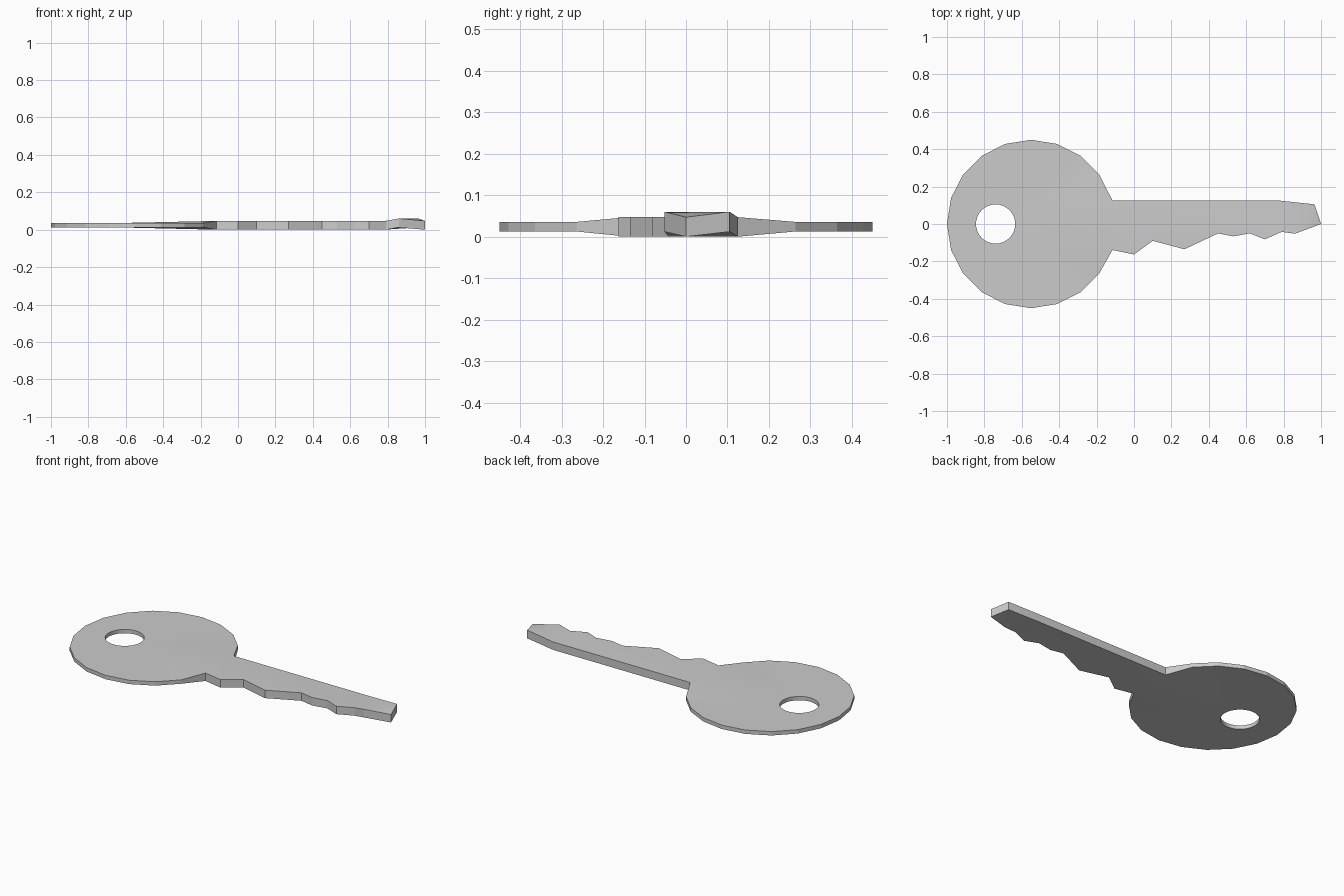
import bpy, bmesh
from math import cos, sin, atan2, tau, radians

if "Cube" in bpy.data.objects:
    bpy.data.objects.remove(bpy.data.objects["Cube"])

THICK, THIN = (0.0, 0.047), (0.0125, 0.0355)   # bottom and top heights
TIP = (0.012, 0.060)                            # slightly bent tip
HOLE = (-0.74, 0.0, 0.105, 32)

pts = []                                        # (x, y, (bottom, top))


def add(x, y, h):
    pts.append((x, y, h))
    return len(pts) - 1


# Blade outline: upper root, lower root, then the teeth to the tip
blade_top = add(-0.115, 0.125, THICK)
blade_low = add(-0.115, -0.139, THICK)
teeth = [add(x, y, THICK) for x, y in (
    (0.0, -0.163), (0.10, -0.09), (0.27, -0.135), (0.45, -0.05),
    (0.53, -0.066), (0.62, -0.05), (0.70, -0.082), (0.79, -0.042))]
low_bend = add(0.86, -0.052, TIP)
point = add(1.0, 0.0, THICK)
high_bend = add(0.965, 0.105, TIP)
shoulder = add(0.78, 0.125, THICK)
faces = [[blade_low] + teeth + [shoulder, blade_top],
         [teeth[-1], low_bend, high_bend, shoulder],
         [low_bend, point, high_bend]]

# Round bow with a hole, stitched together by angle around the hole
rim = [add(-0.55 + 0.45 * cos(radians(a)), 0.45 * sin(radians(a)), THIN)
       for a in range(36, 325, 18)]
outer = [blade_top] + rim + [blade_low]
hx, hy, hr, hn = HOLE
start = tau / hn
inner = [add(hx + hr * cos(start + tau * k / hn),
             hy + hr * sin(start + tau * k / hn), THIN) for k in range(hn)]
out_ang = [atan2(pts[v][1] - hy, pts[v][0] - hx) % tau for v in outer]
out_ang.append(out_ang[0] + tau)
in_ang = [start + tau * k / hn for k in range(hn + 1)]
i = j = 0
n, m = len(outer), hn
while i < n or j < m:
    a, b = outer[i % n], inner[j % m]
    if j == m or (i < n and out_ang[i + 1] < in_ang[j + 1]):
        i += 1
        faces.append([a, outer[i % n], b])
    else:
        j += 1
        faces.append([a, inner[j % m], b])

# Solid: top skin, bottom skin and side walls
bm = bmesh.new()
top = [bm.verts.new((x, y, h[1])) for x, y, h in pts]
low = [bm.verts.new((x, y, h[0])) for x, y, h in pts]
for f in faces:
    bm.faces.new([top[v] for v in f])
twin = dict(zip(top, low))
rims = [e.verts[:] for e in bm.edges if e.is_boundary]
for f in faces:
    bm.faces.new([low[v] for v in reversed(f)])
for a, b in rims:
    bm.faces.new((b, a, twin[a], twin[b]))
bmesh.ops.recalc_face_normals(bm, faces=bm.faces)

mesh = bpy.data.meshes.new("key")
bm.to_mesh(mesh)
bm.free()
key = bpy.data.objects.new("key", mesh)
bpy.context.collection.objects.link(key)
bpy.context.view_layer.objects.active = key
key.select_set(True)
bpy.ops.object.shade_smooth_by_angle(angle=radians(15))
